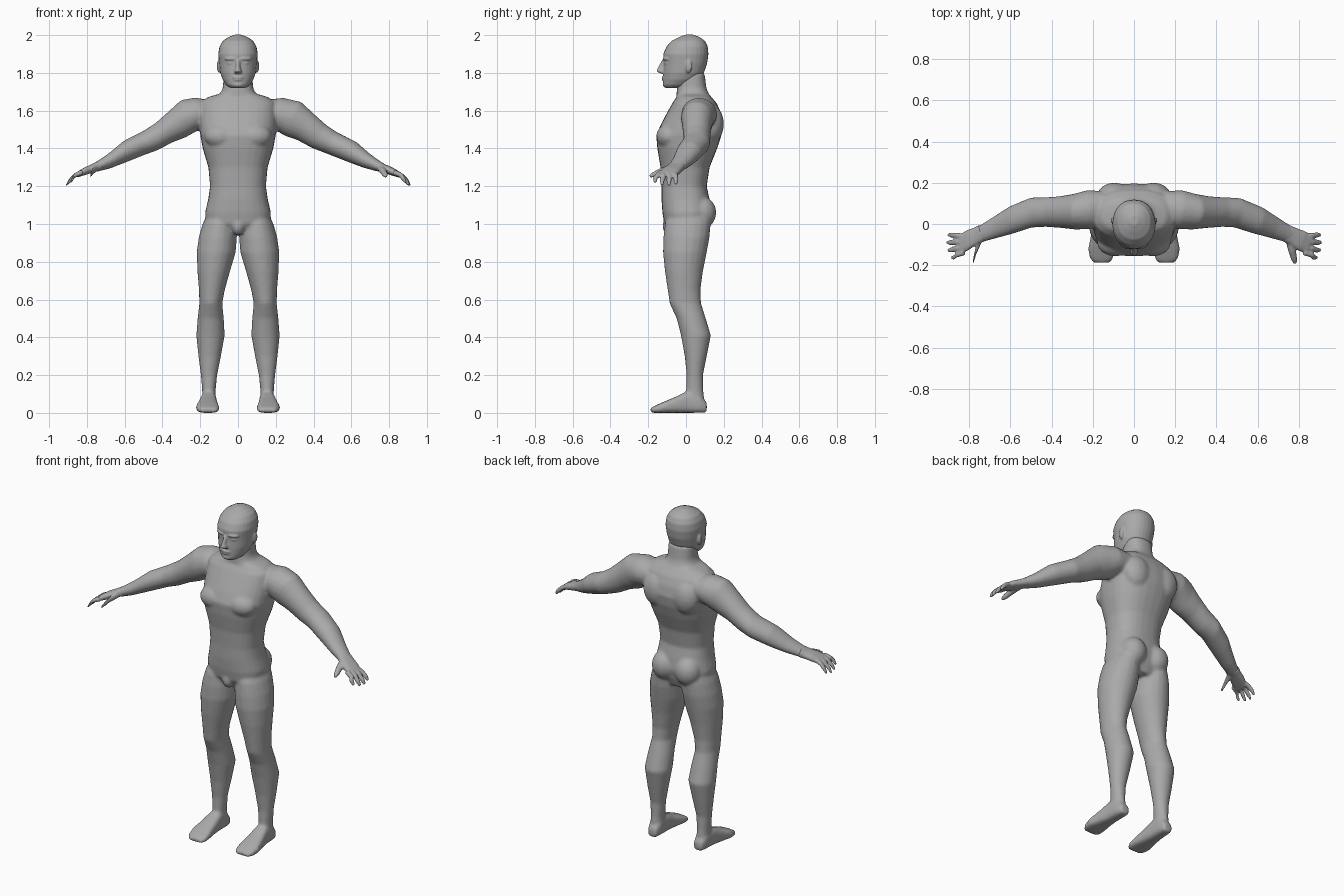
import bpy, bmesh, math
from mathutils import Vector, Matrix

skin = bpy.data.materials.new("plain_grey")
skin.diffuse_color = (0.4, 0.4, 0.4, 1)


def loft(bm, rings, n=20, p=2.0):
    """Skin closed cross-sections, each given as (centre, u axis, v axis)."""
    loops = []
    for c, u, v in rings:
        loop = []
        for i in range(n):
            a = 2 * math.pi * i / n
            ca, sa = math.cos(a), math.sin(a)
            x = math.copysign(abs(ca) ** (2 / p), ca)
            y = math.copysign(abs(sa) ** (2 / p), sa)
            loop.append(bm.verts.new(c + u * x + v * y))
        loops.append(loop)
    for a, b in zip(loops, loops[1:]):
        for i in range(n):
            j = (i + 1) % n
            bm.faces.new((a[i], a[j], b[j], b[i]))
    bm.faces.new(loops[0][::-1])
    bm.faces.new(loops[-1])


def column(bm, rows, s=1, **kw):
    """Upright loft from rows of (z, x inner, x outer, y front, y back)."""
    loft(bm, [(Vector((s * (xi + xo) / 2, (yf + yb) / 2, z)),
               Vector(((xo - xi) / 2, 0, 0)), Vector((0, (yb - yf) / 2, 0)))
              for z, xi, xo, yf, yb in rows], **kw)


def limb(bm, pts, s=1, **kw):
    """Loft along a path from points of (x, y, z, thickness radius, width radius)."""
    P = [Vector(p[:3]) for p in pts]
    rings = []
    for i, p in enumerate(pts):
        t = (P[min(i + 1, len(P) - 1)] - P[max(i - 1, 0)]).normalized()
        side = Vector((0, 1, 0)) if abs(t.y) < 0.8 else Vector((1, 0, 0))
        v = t.cross(side).normalized()
        u = v.cross(t)
        ring = [P[i], u * p[4], v * p[3]]
        for w in ring:
            w.x *= s
        rings.append(ring)
    loft(bm, rings, **kw)


def ball(bm, c, r, rot=0.0):
    m = Matrix.Translation(c) @ Matrix.Rotation(rot, 4, 'Z') @ Matrix.Diagonal((*r, 1))
    bmesh.ops.create_uvsphere(bm, u_segments=16, v_segments=10, radius=1, matrix=m)


def finish(bm, name, voxel, smooth):
    """Fuse the overlapping volumes into one smooth skin."""
    bmesh.ops.recalc_face_normals(bm, faces=bm.faces)
    me = bpy.data.meshes.new(name)
    bm.to_mesh(me)
    bm.free()
    me.materials.append(skin)
    ob = bpy.data.objects.new(name, me)
    bpy.context.collection.objects.link(ob)
    r = ob.modifiers.new("fuse", 'REMESH')
    r.mode = 'VOXEL'
    r.voxel_size = voxel
    r.use_smooth_shade = True
    m = ob.modifiers.new("soften", 'SMOOTH')
    m.factor = 0.5
    m.iterations = smooth


# Torso and neck
body = bmesh.new()
torso = [(.95, .09, -.08, .10), (1.0, .17, -.115, .12), (1.06, .175, -.125, .135),
         (1.13, .158, -.13, .125), (1.2, .148, -.13, .11), (1.3, .157, -.135, .125),
         (1.4, .187, -.152, .165), (1.47, .2, -.158, .188), (1.53, .205, -.132, .197),
         (1.59, .205, -.1, .185), (1.64, .2, -.072, .162), (1.672, .16, -.05, .135),
         (1.69, .095, -.05, .12), (1.72, .08, -.048, .108), (1.8, .076, -.04, .098)]
column(body, [(z, -w, w, f, b) for z, w, f, b in torso], n=28, p=2.4)
ball(body, (0, -.085, .99), (.035, .04, .05))

leg = [(1.08, .03, .15, -.08, .12), (1.0, .012, .188, -.112, .13),
       (.93, .006, .208, -.12, .125), (.85, .012, .219, -.122, .11),
       (.75, .042, .215, -.112, .09), (.65, .07, .207, -.097, .077),
       (.58, .083, .205, -.087, .08), (.5, .075, .214, -.05, .105),
       (.41, .07, .221, -.027, .132), (.3, .09, .21, -.007, .11),
       (.2, .11, .197, .003, .09), (.12, .118, .19, .0, .092), (.04, .118, .19, -.01, .1)]
foot = [(.11, .125, .18, .055), (.07, .116, .192, .1), (0, .113, .198, .112),
        (-.06, .108, .21, .083), (-.12, .1, .223, .058), (-.165, .1, .216, .038),
        (-.187, .115, .198, .026)]
arm = [(.14, .08, 1.585, .07, .08), (.22, .07, 1.582, .088, .095), (.29, .06, 1.557, .1, .087),
       (.36, .058, 1.512, .082, .077), (.43, .058, 1.463, .072, .072),
       (.5, .055, 1.428, .063, .073), (.6, .018, 1.383, .058, .068),
       (.68, -.018, 1.335, .041, .054), (.74, -.045, 1.307, .029, .044),
       (.77, -.058, 1.295, .023, .042)]
for s in (1, -1):
    column(body, leg, s)
    # Feet run front to back on a flat sole
    loft(body, [(Vector((s * (a + b) / 2, y, t / 2)), Vector(((b - a) / 2, 0, 0)),
                 Vector((0, 0, t / 2))) for y, a, b, t in foot], p=3)
    limb(body, arm, s)
    # Buttocks, shoulder blades and chest muscles
    ball(body, (s * .078, .085, 1.06), (.075, .076, .085))
    ball(body, (s * .095, .135, 1.53), (.085, .066, .1))
    ball(body, (s * .09, -.09, 1.465), (.09, .068, .065))
finish(body, "body", .0085, 6)

# Hands with four fingers and a thumb
for s, side in ((1, "left"), (-1, "right")):
    hand = bmesh.new()
    limb(hand, [(.735, -.042, 1.309, .026, .042), (.775, -.062, 1.293, .023, .045),
                (.81, -.08, 1.28, .021, .05), (.85, -.1, 1.262, .015, .047)], s, p=2.5)
    for by, tx, ty, tz in ((-.06, .905, -.053, 1.212), (-.086, .91, -.09, 1.204),
                           (-.112, .905, -.127, 1.207), (-.138, .888, -.163, 1.22)):
        limb(hand, [(.825, by, 1.274, .014, .014), (.865, (by + ty) / 2, 1.257, .013, .014),
                    (tx - .015, ty, tz + .022, .012, .013), (tx, ty, tz, .007, .008)], s, n=10)
    limb(hand, [(.755, -.075, 1.297, .02, .02), (.768, -.13, 1.28, .017, .019),
                (.778, -.17, 1.262, .014, .015), (.783, -.192, 1.252, .008, .008)], s, n=10)
    finish(hand, side + "_hand", .005, 3)

# Head with brow, nose, lips, eyelids and ears
head = bmesh.new()
skull = [(1.72, .04, -.108, -.02), (1.735, .062, -.121, .03), (1.765, .082, -.12, .07),
         (1.8, .094, -.12, .095), (1.85, .1, -.118, .112), (1.9, .105, -.121, .119),
         (1.94, .098, -.103, .115), (1.97, .08, -.076, .1), (1.988, .053, -.04, .075),
         (2.002, .02, -.005, .04)]
column(head, [(z, -w, w, f, b) for z, w, f, b in skull], n=28, p=2.15)
loft(head, [(Vector((0, y, z)), Vector((w, 0, 0)), Vector((0, d, 0)))
            for z, y, w, d in ((1.797, -.122, .018, .012), (1.808, -.13, .02, .028),
                               (1.83, -.125, .012, .023), (1.868, -.115, .011, .012))], n=12)
ball(head, (0, -.117, 1.776), (.03, .012, .006))
ball(head, (0, -.116, 1.763), (.026, .012, .007))
ball(head, (0, -.106, 1.738), (.03, .018, .016))
for s in (1, -1):
    ball(head, (s * .04, -.105, 1.874), (.034, .016, .008), s * .35)
    ball(head, (s * .04, -.102, 1.852), (.02, .012, .008), s * .35)
    ball(head, (s * .101, .012, 1.835), (.01, .02, .034), s * -.3)
finish(head, "head", .0055, 2)
